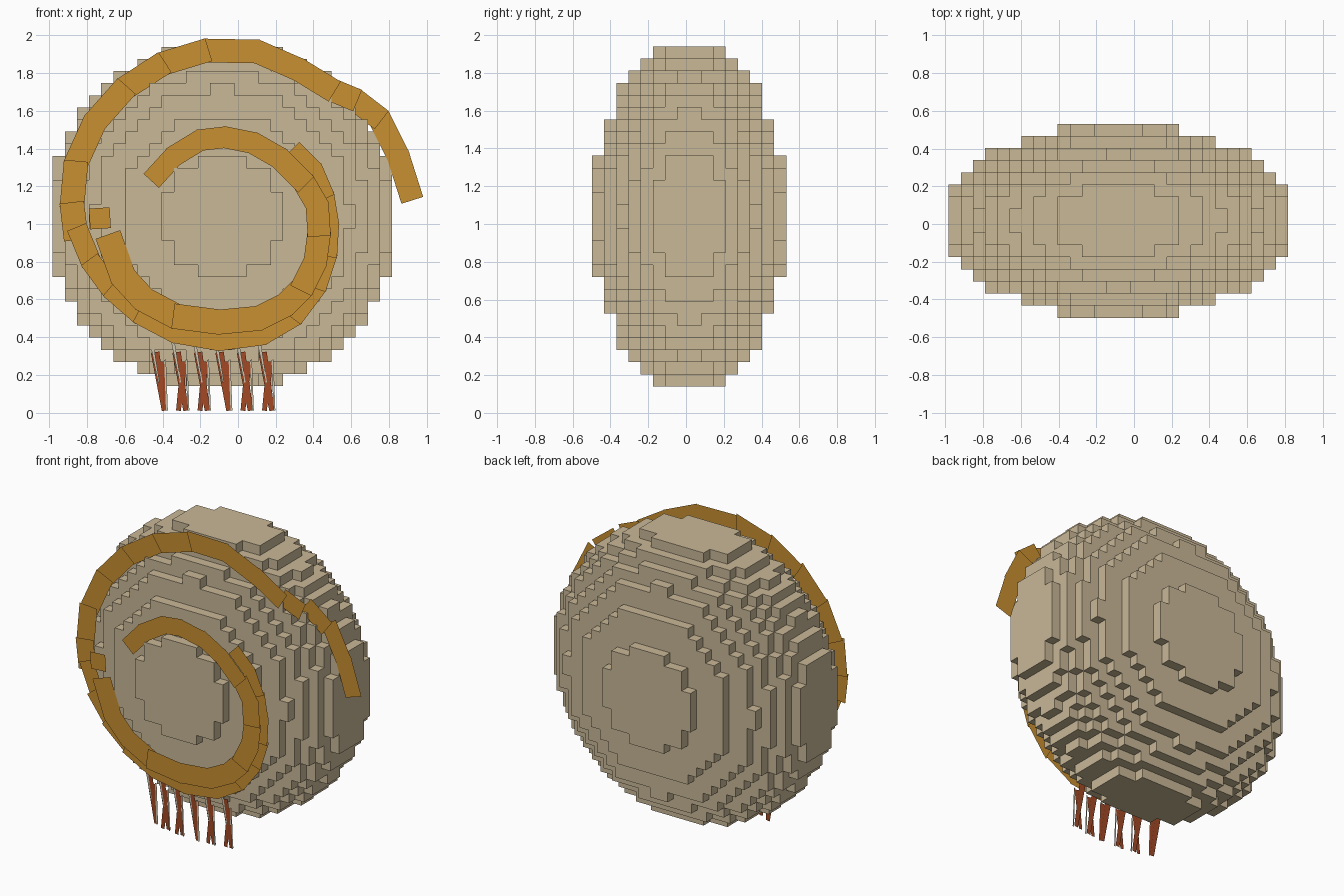
import bpy, bmesh, math
from mathutils import Vector

cube = bpy.data.objects.get("Cube")
if cube:
    bpy.data.objects.remove(cube, do_unlink=True)

V = 1.8 / 28                          # block size
CENTRE = Vector((-0.083, 0.017, 1.04))


def material(name, rgb):
    m = bpy.data.materials.new(name)
    m.use_nodes = True
    col = (*rgb, 1)
    m.diffuse_color = col
    bsdf = m.node_tree.nodes["Principled BSDF"]
    bsdf.inputs["Base Color"].default_value = col
    bsdf.inputs["Roughness"].default_value = 0.9
    return m


TAN = material("tan", (0.584, 0.479, 0.309))
ORANGE = material("orange", (0.584, 0.279, 0.032))
RED = material("rust red", (0.36, 0.066, 0.018))
PALE = material("pale bone", (0.62, 0.56, 0.43))


def finish(name, bm, mat):
    me = bpy.data.meshes.new(name)
    bm.to_mesh(me)
    bm.free()
    me.materials.append(mat)
    ob = bpy.data.objects.new(name, me)
    bpy.context.collection.objects.link(ob)
    return ob


# Blocky ellipsoid body: only the exposed block faces are made
def filled(i, j, k):
    return ((i + .5) ** 2 + (k + .5) ** 2) / 14.5 ** 2 + (j + .5) ** 2 / 64 <= 1


bm = bmesh.new()
axes = [Vector((1, 0, 0)), Vector((0, 1, 0)), Vector((0, 0, 1))]
for i in range(-15, 15):
    for j in range(-9, 9):
        for k in range(-15, 15):
            if not filled(i, j, k):
                continue
            mid = Vector((i + .5, j + .5, k + .5))
            for a in range(3):
                for s in (1, -1):
                    n = axes[a] * s
                    if filled(i + int(n.x), j + int(n.y), k + int(n.z)):
                        continue
                    u = axes[(a + 1) % 3] / 2
                    w = axes[(a + 2) % 3] / 2 * s
                    c = mid + n / 2
                    bm.faces.new([bm.verts.new(CENTRE + V * p) for p in
                                  (c - u - w, c + u - w, c + u + w, c - u + w)])
bmesh.ops.remove_doubles(bm, verts=bm.verts, dist=0.001)
finish("body", bm, TAN)


# Front surface depth of the body at a given place
def front_y(x, z):
    r = math.hypot(x - CENTRE.x, z - CENTRE.z) / 0.932
    return min(CENTRE.y - 0.514 * math.sqrt(max(0, 1 - r * r)) - 0.035, -0.115)


# Upright flat plate between two points, facing the front
def plate(bm, p, q, w0, w1, y, extend=0.0):
    p, q = Vector(p), Vector(q)
    d = (q - p).normalized()
    p, q = p - d * extend, q + d * extend
    n = Vector((-d.y, d.x))
    pts = (p + n * w0 / 2, p - n * w0 / 2, q - n * w1 / 2, q + n * w1 / 2)
    face = bm.faces.new([bm.verts.new((v.x, y, v.y)) for v in pts])
    face.normal_update()
    if face.normal.y > 0:
        face.normal_flip()


# Chain of overlapping plates that hugs the body
def band(name, points, w0, w1):
    bm = bmesh.new()
    count = len(points) - 1
    for i, (p, q) in enumerate(zip(points, points[1:])):
        w = w0 + (w1 - w0) * i / count
        mid = (Vector(p) + Vector(q)) / 2
        inward = (Vector((CENTRE.x, CENTRE.z)) - mid).normalized() * w / 2
        edge = mid + inward
        y = front_y(edge.x, edge.y) - 0.004 * (i % 2)
        plate(bm, p, q, w, w, y, 0.015)
    finish(name, bm, ORANGE)


band("inner_spiral", [
    (-.45, 1.24), (-.34, 1.36), (-.2, 1.445), (-.07, 1.46), (.08, 1.43),
    (.22, 1.35), (.35, 1.22), (.42, 1.1), (.43, .95), (.41, .8), (.34, .66),
    (.25, .57), (.11, .5), (-.1, .48), (-.33, .51), (-.5, .6), (-.61, .72),
    (-.685, .93)], .11, .14)
band("middle_spiral", [
    (.3, 1.39), (.4, 1.29), (.46, 1.15), (.485, 1.0), (.475, .84), (.42, .67),
    (.3, .51), (.13, .41), (-.1, .38), (-.33, .42), (-.52, .52), (-.67, .65),
    (-.78, .8), (-.85, .97)], .1, .11)
band("outer_spiral", [
    (-.86, .93), (-.88, 1.1), (-.86, 1.32), (-.76, 1.54), (-.6, 1.72),
    (-.4, 1.85), (-.17, 1.92), (.1, 1.915), (.32, 1.82), (.5, 1.71),
    (.62, 1.66), (.75, 1.56), (.85, 1.36), (.92, 1.14)], .13, .12)
band("spiral_patch", [(-.73, .99), (-.735, 1.07)], .11, .11)

# Row of small crossed legs with pale edges
for i in range(6):
    x = -0.455 + 0.114 * i
    y = front_y(x + .04, .33)
    foot = .07 if i % 3 == 0 else .025
    bm = bmesh.new()
    plate(bm, (x + .015, .32), (x + .065, .01), .045, .028, y)
    plate(bm, (x + .055, .27), (x + foot, .01), .035, .025, y - .006)
    finish(f"leg_{i + 1}", bm, RED)
    bm = bmesh.new()
    plate(bm, (x - .005, .38), (x + .035, .16), .018, .008, y - .008)
    plate(bm, (x + .068, .28), (x + .078, .01), .01, .01, y - .01)
    finish(f"leg_edge_{i + 1}", bm, PALE)
